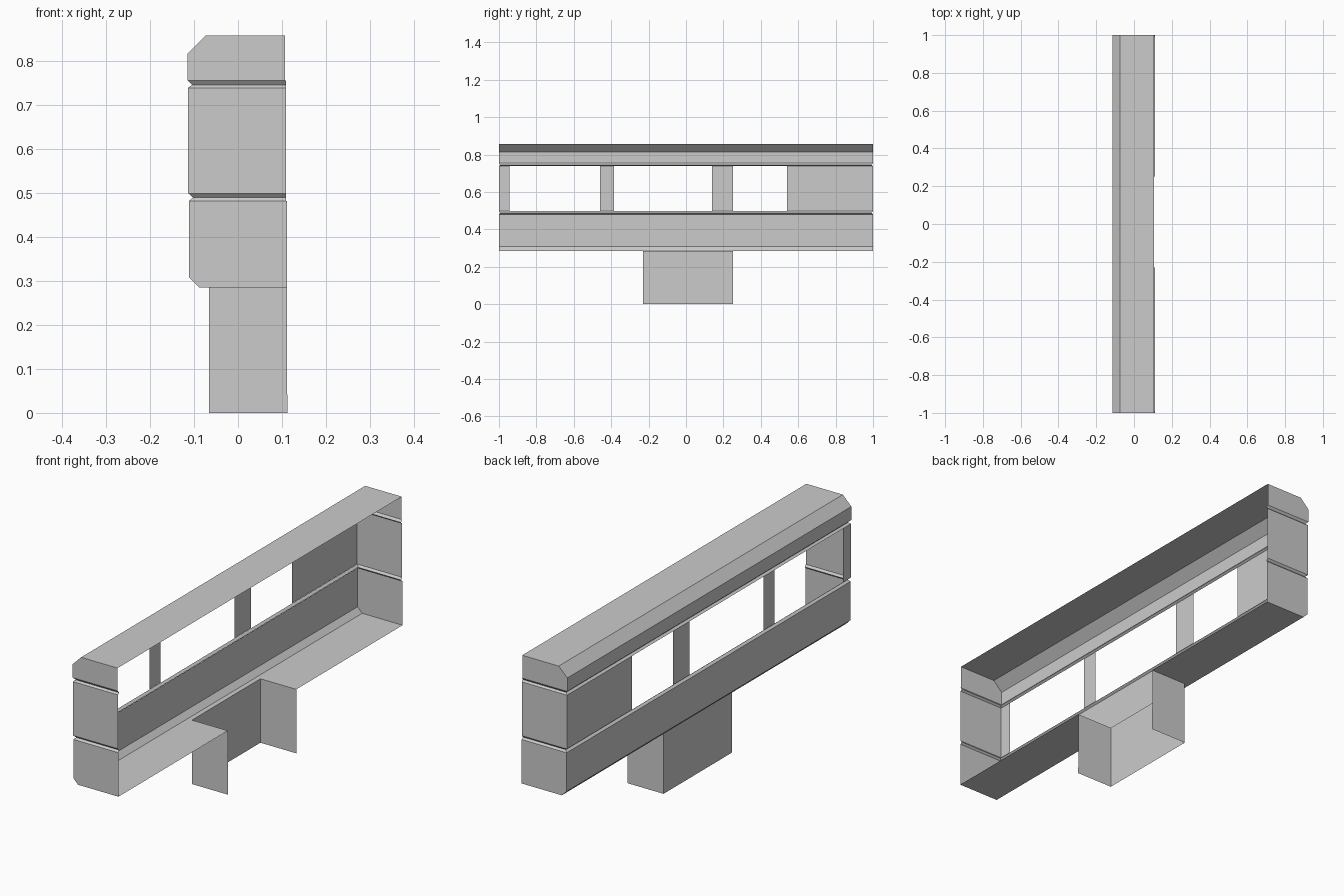
import bpy

if "Cube" in bpy.data.objects:
    bpy.data.objects.remove(bpy.data.objects["Cube"])


def make(name, quads):
    """Build a mesh object from quads of corner points, sharing equal corners."""
    index, faces = {}, []
    for quad in quads:
        faces.append([index.setdefault(tuple(round(c, 4) for c in p), len(index)) for p in quad])
    mesh = bpy.data.meshes.new(name)
    mesh.from_pydata(list(index), [], faces)
    obj = bpy.data.objects.new(name, mesh)
    bpy.context.collection.objects.link(obj)
    return obj


def u_path(z, x_front, x_back, y0, y1):
    """Three-sided outline, open towards +x."""
    return [(x_back, y0, z), (x_front, y0, z), (x_front, y1, z), (x_back, y1, z)]


def loft(levels, sides=(0, 1, 2)):
    """Outward-facing walls between successive outlines."""
    rows = [u_path(*lv) for lv in levels]
    return [(lo[i], up[i], up[i + 1], lo[i + 1])
            for lo, up in zip(rows, rows[1:]) for i in sides]


def flat(z, x0, x1, y0, y1, up=True):
    q = [(x0, y0, z), (x1, y0, z), (x1, y1, z), (x0, y1, z)]
    return q if up else q[::-1]


BOX_X, BOX_Y0, BOX_Y1, FLOOR = -0.066, -0.23, 0.252, 0.285

# Lower band: chamfered bottom, straight wall, and floor notched over the box
lower = loft([(FLOOR, -0.088, 0.111, -1, 1),
              (0.308, -0.111, 0.111, -1, 1),
              (0.481, -0.111, 0.111, -1, 1)])
lower += [flat(FLOOR, -0.088, BOX_X, -1, 1, False),
          flat(FLOOR, BOX_X, 0.111, -1, BOX_Y0, False),
          flat(FLOOR, BOX_X, 0.111, BOX_Y1, 1, False)]
make("lower_band", lower)

# Recessed V grooves between the bands
for name, z0, z1, z2, xf in (("lower_groove", 0.481, 0.489, 0.498, -0.112),
                             ("upper_groove", 0.738, 0.745, 0.755, -0.114)):
    make(name, loft([(z0, xf, 0.109, -1, 1),
                     (z1, xf + 0.01, 0.109, -0.992, 0.992),
                     (z2, xf, 0.109, -1, 1)]))

# Window band: end walls and the pillars between open windows
X_WIN = -0.113
window = loft([(0.498, X_WIN, 0.109, -1, 1), (0.738, X_WIN, 0.109, -1, 1)], sides=(0, 2))
for y0, y1 in ((-1, -0.943), (-0.46, -0.385), (0.138, 0.252), (0.54, 1)):
    window += loft([(0.498, X_WIN, 0.109, y0, y1), (0.738, X_WIN, 0.109, y0, y1)], sides=(1,))
make("window_band", window)

# Upper band with sloped front edge and roof
upper = loft([(0.755, -0.115, 0.107, -1, 1),
              (0.815, -0.115, 0.107, -1, 1),
              (0.857, -0.073, 0.107, -1, 1)])
upper.append(flat(0.857, -0.073, 0.107, -1, 1))
make("roof_band", upper)

# Open box hanging below the lower band
make("lower_box", loft([(0.0, BOX_X, 0.112, BOX_Y0, BOX_Y1),
                        (FLOOR, BOX_X, 0.111, BOX_Y0, BOX_Y1)]))
